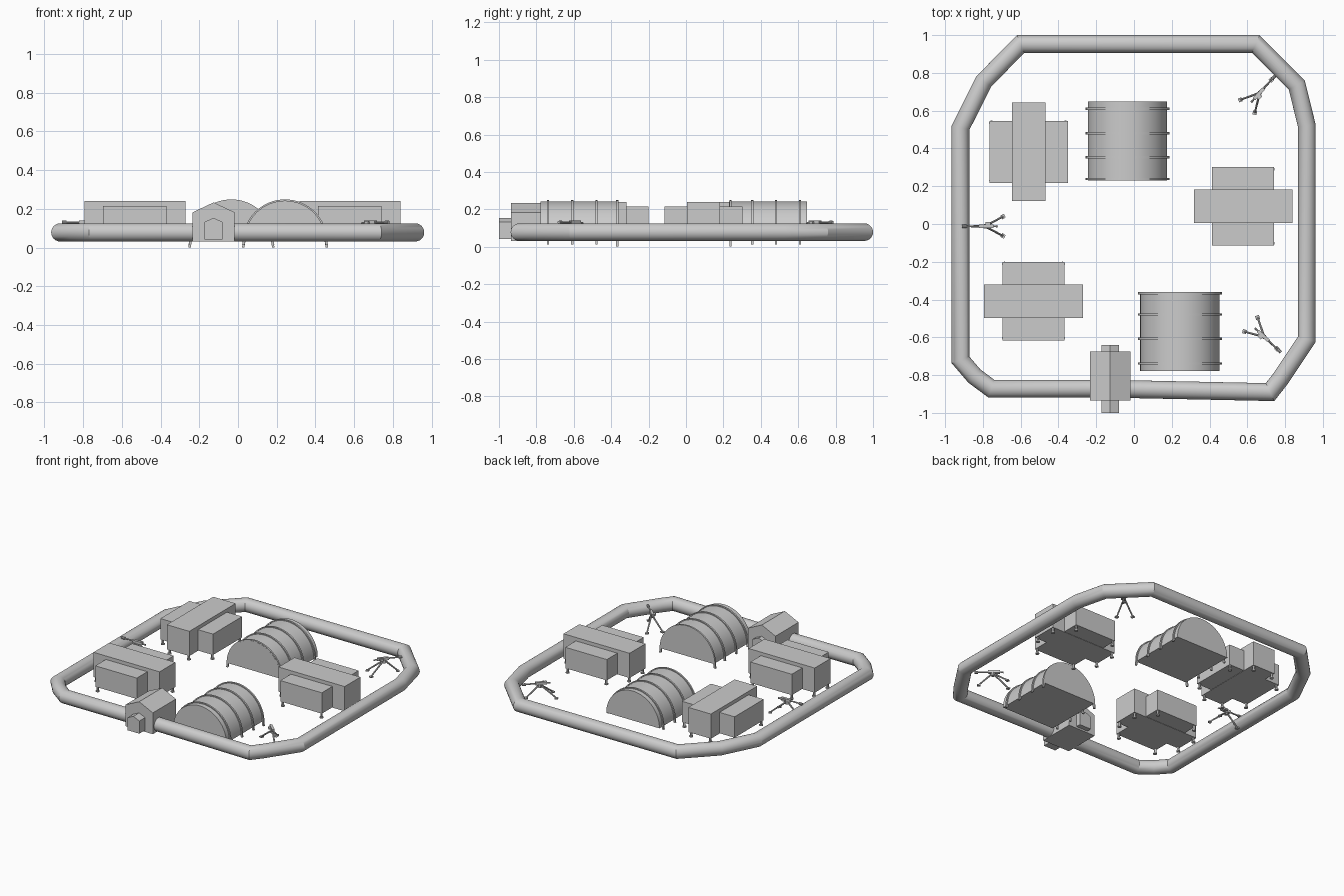
import bpy, bmesh, math
from mathutils import Vector, Matrix

if "Cube" in bpy.data.objects:
    bpy.data.objects.remove(bpy.data.objects["Cube"])


def finish(name, bm, smooth=None):
    bmesh.ops.recalc_face_normals(bm, faces=bm.faces)
    me = bpy.data.meshes.new(name)
    bm.to_mesh(me)
    bm.free()
    ob = bpy.data.objects.new(name, me)
    bpy.context.collection.objects.link(ob)
    if smooth:
        bpy.ops.object.select_all(action='DESELECT')
        ob.select_set(True)
        bpy.context.view_layer.objects.active = ob
        bpy.ops.object.shade_smooth_by_angle(angle=math.radians(smooth))
    return ob


def add_box(bm, lo, hi, mat=Matrix()):
    lo, hi = Vector(lo), Vector(hi)
    m = mat @ Matrix.Translation((lo + hi) / 2) @ Matrix.Diagonal((*(hi - lo), 1))
    bmesh.ops.create_cube(bm, size=1, matrix=m)


def add_rod(bm, p, q, r1, r2, seg=8, mat=Matrix()):
    p, q = Vector(p), Vector(q)
    rot = (q - p).to_track_quat('Z', 'Y').to_matrix().to_4x4()
    bmesh.ops.create_cone(bm, cap_ends=True, segments=seg, radius1=r1, radius2=r2,
                          depth=(q - p).length,
                          matrix=mat @ Matrix.Translation((p + q) / 2) @ rot)


def prism(name, profile, y0, y1, smooth=None):
    """Extrude an x-z outline along y."""
    bm = bmesh.new()
    a = [bm.verts.new((x, y0, z)) for x, z in profile]
    b = [bm.verts.new((x, y1, z)) for x, z in profile]
    bm.faces.new(a)
    bm.faces.new(b[::-1])
    for i in range(len(a)):
        j = (i + 1) % len(a)
        bm.faces.new((a[i], b[i], b[j], a[j]))
    return finish(name, bm, smooth)


def arc(cx, cz, r, n=32):
    return [(cx + r * math.cos(math.pi * i / n), cz + r * math.sin(math.pi * i / n))
            for i in range(n + 1)]


# Perimeter tube: mitred sweep, both ends hidden in the gatehouse
path = [(-.09, -.873), (.72, -.89), (.775, -.82), (.915, -.61), (.915, .52),
        (.862, .735), (.645, .953), (-.60, .953), (-.795, .755), (-.918, .51),
        (-.918, -.72), (-.845, -.805), (-.755, -.872), (-.16, -.872)]
R, ZC, SEG = .047, .078, 24
pts = [Vector(p) for p in path]
bm = bmesh.new()
rings = []
for i, p in enumerate(pts):
    d0 = (p - pts[max(i - 1, 0)]).normalized() if i else (pts[1] - p).normalized()
    d1 = (pts[i + 1] - p).normalized() if i < len(pts) - 1 else d0
    t = (d0 + d1).normalized()
    n = Vector((t.y, -t.x)) / t.dot(d0)
    ring = []
    for k in range(SEG):
        a = 2 * math.pi * k / SEG
        ring.append(bm.verts.new((*(p + n * R * math.cos(a)), ZC + R * math.sin(a))))
    rings.append(ring)
for r0, r1 in zip(rings, rings[1:]):
    for k in range(SEG):
        j = (k + 1) % SEG
        bm.faces.new((r0[k], r0[j], r1[j], r1[k]))
bm.faces.new(rings[0])
bm.faces.new(rings[-1])
finish("perimeter_tube", bm, 25)

# Gatehouse with a small pitched porch through both ends
GX = -.126
def house(half, base, eave, peak):
    return [(GX - half, base), (GX + half, base), (GX + half, eave), (GX, peak), (GX - half, eave)]
prism("gatehouse", house(.108, .03, .182, .233), -.935, -.675)
prism("gatehouse_porch", house(.047, .042, .132, .153), -1.0, -.64)

# Barrel-roofed shelters with arched ribs ending in feet
def shelter(name, cx, y0, y1, ribs):
    prism(name + "_body", arc(cx, .032, .210), y0, y1, 30)
    for i, y in enumerate(ribs):
        foot = 0 if i == 0 else .012
        outline = ([(cx + .222, foot)] + arc(cx, .03, .2185) + [(cx - .222, foot), (cx - .21, foot)]
                   + arc(cx, .03, .205)[::-1] + [(cx + .21, foot)])
        prism(f"{name}_rib_{i + 1}", outline, y - .006, y + .006, 30)

shelter("rear_shelter", -.034, .231, .648, (.238, .354, .481, .61))
shelter("front_shelter", .243, -.778, -.361, (-.367, -.479, -.608, -.738))

# Box cabins: long block crossed by a lower wide block, on round legs
def cabin(name, cx, cy, turned):
    m = Matrix.Translation((cx, cy, 0))
    if turned:
        m = m @ Matrix.Rotation(math.pi / 2, 4, 'Z')
    bm = bmesh.new()
    add_box(bm, (-.261, -.089, .064), (.261, .089, .24), m)
    finish(name + "_main_block", bm)
    bm = bmesh.new()
    add_box(bm, (-.164, -.208, .066), (.164, .208, .215), m)
    finish(name + "_cross_block", bm)
    bm = bmesh.new()
    for lx, ly in ((.153, .196), (.248, .076)):
        for sx in (-1, 1):
            for sy in (-1, 1):
                x, y = lx * sx, ly * sy
                add_rod(bm, (x, y, .034), (x, y, .07), .008, .008, 12, m)
                add_rod(bm, (x, y, .03), (x, y, .037), .013, .013, 12, m)
    finish(name + "_legs", bm, 30)

cabin("rear_left_cabin", -.558, .382, True)
cabin("front_left_cabin", -.532, -.408, False)
cabin("right_cabin", .578, .094, False)

# Tripod emplacements: local +x points outward
def tripod(name, x, y, angle):
    m = Matrix.Translation((x, y, 0)) @ Matrix.Rotation(math.radians(angle), 4, 'Z')
    bm = bmesh.new()
    for a in (0, 152, -152):
        c, s = math.cos(math.radians(a)), math.sin(math.radians(a))
        r = .09 if a == 0 else .108
        add_rod(bm, (.01 * c, .01 * s, .112), (r * c, r * s, .038), .006, .005, 8, m)
        turn = m @ Matrix.Rotation(math.radians(a), 4, 'Z')
        add_box(bm, (r - .009, -.011, .03), (r + .012, .011, .038), turn)
    add_rod(bm, (0, 0, .10), (0, 0, .122), .012, .012, 12, m)
    finish(name + "_stand", bm, 30)
    bm = bmesh.new()
    add_box(bm, (-.045, -.009, .12), (.03, .009, .139), m)
    add_box(bm, (-.03, -.022, .122), (-.005, -.008, .134), m)
    add_rod(bm, (.025, 0, .13), (.108, 0, .13), .005, .005, 10, m)
    add_rod(bm, (.096, 0, .13), (.12, 0, .13), .009, .009, 10, m)
    add_rod(bm, (-.045, 0, .128), (-.068, 0, .125), .004, .006, 8, m)
    finish(name + "_barrel_unit", bm, 30)

tripod("rear_right_tripod", .666, .695, 48)
tripod("left_tripod", -.79, -.012, 180)
tripod("front_right_tripod", .69, -.598, -43)
